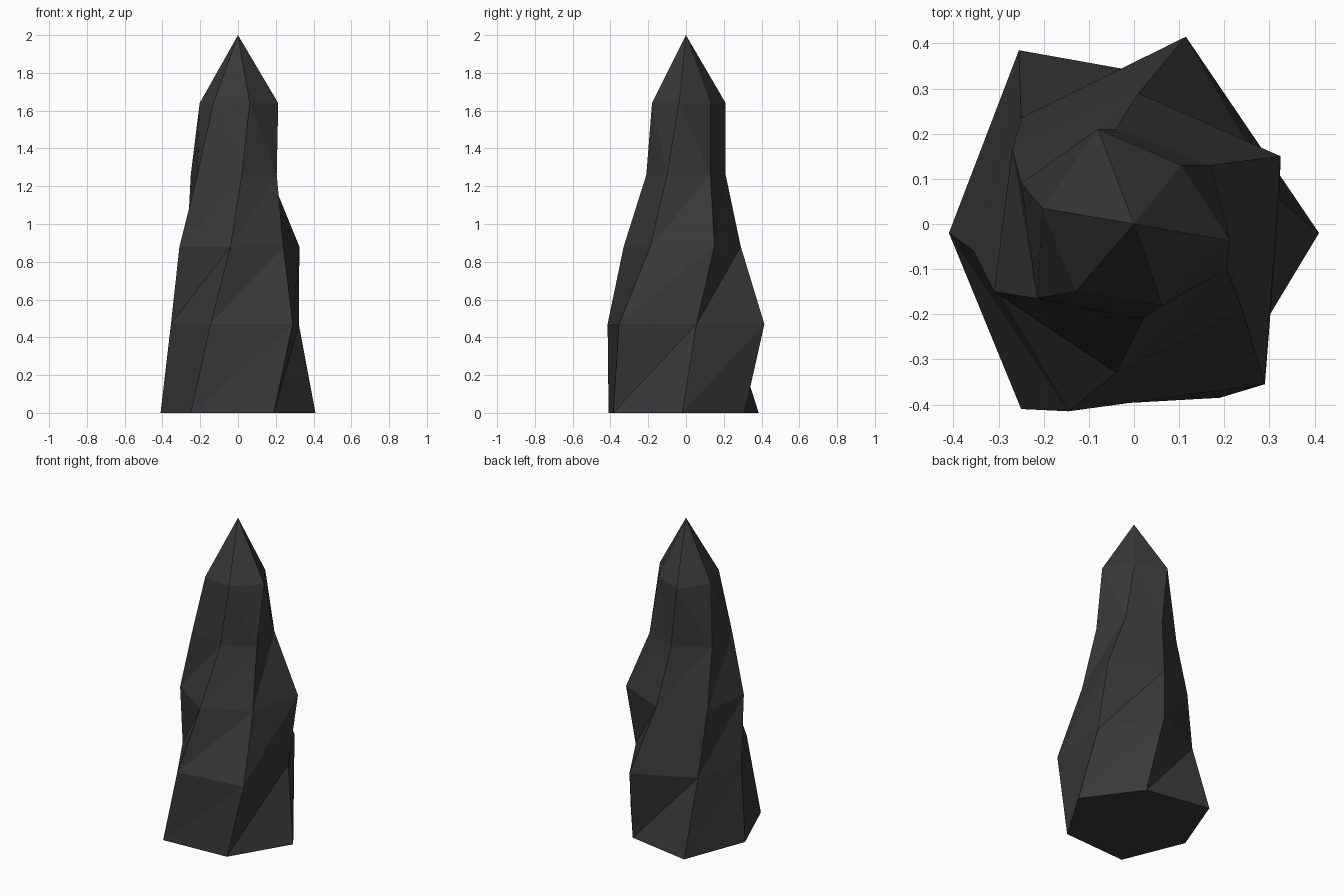
import bpy
import bmesh

if "Cube" in bpy.data.objects:
    bpy.data.objects.remove(bpy.data.objects["Cube"])

SIDES = 6

# Uneven six-sided cross-sections, each turned a little further than the one below
SECTIONS = [
    (0.00, [(-0.25, -0.41), (0.19, -0.385), (0.41, -0.02),
            (0.165, 0.31), (-0.255, 0.385), (-0.41, -0.02)]),
    (0.47, [(-0.145, -0.415), (0.29, -0.355), (0.322, 0.055),
            (0.115, 0.415), (-0.25, 0.235), (-0.355, -0.06)]),
    (0.88, [(-0.04, -0.33), (0.24, -0.19), (0.325, 0.15),
            (0.01, 0.29), (-0.27, 0.165), (-0.31, -0.15)]),
    (1.26, [(0.02, -0.21), (0.205, -0.10), (0.17, 0.13),
            (-0.04, 0.21), (-0.25, 0.09), (-0.215, -0.165)]),
    (1.64, [(-0.13, -0.15), (0.062, -0.18), (0.213, -0.037),
            (0.105, 0.13), (-0.08, 0.21), (-0.203, 0.035)]),
]

stone = bpy.data.materials.new("dark_stone")
stone.diffuse_color = (0.04, 0.04, 0.04, 1.0)
stone.use_nodes = True
stone.node_tree.nodes["Principled BSDF"].inputs["Base Color"].default_value = stone.diffuse_color

bm = bmesh.new()
rings = [[bm.verts.new((x, y, z)) for x, y in pts] for z, pts in SECTIONS]

# Flat base
bm.faces.new(reversed(rings[0]))

# Faceted sides, split along the direction of the twist
for low, high in zip(rings, rings[1:]):
    for i in range(SIDES):
        j = (i + 1) % SIDES
        bm.faces.new((low[i], low[j], high[j]))
        bm.faces.new((low[i], high[j], high[i]))

# Pointed tip
tip = bm.verts.new((0, 0, 2))
for i in range(SIDES):
    bm.faces.new((rings[-1][i], rings[-1][(i + 1) % SIDES], tip))

bmesh.ops.recalc_face_normals(bm, faces=bm.faces)
mesh = bpy.data.meshes.new("rock_spire")
bm.to_mesh(mesh)
bm.free()
mesh.materials.append(stone)
spire = bpy.data.objects.new("rock_spire", mesh)
bpy.context.collection.objects.link(spire)
